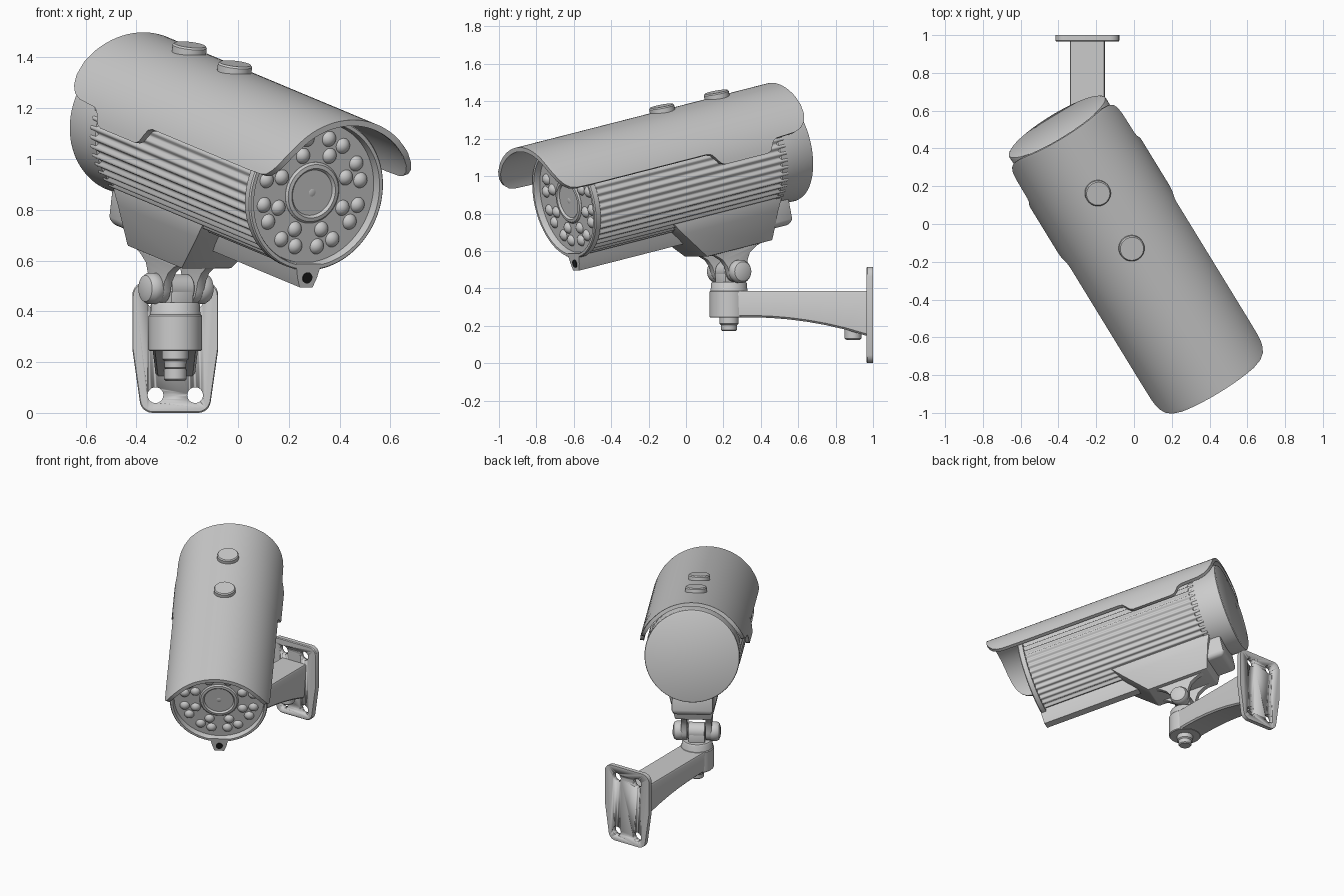
import bpy, bmesh
from math import sin, cos, pi, radians
from mathutils import Matrix, Vector

if "Cube" in bpy.data.objects:
    bpy.data.objects.remove(bpy.data.objects["Cube"])

T, R = Matrix.Translation, Matrix.Rotation
# camera frame: local -y looks forward, origin at the centre of the front rim
CAM = T((0.31, -0.655, 0.86)) @ R(radians(31.5), 4, 'Z') @ R(radians(12.3), 4, 'X')
WORLD = Matrix()
UPRIGHT = R(pi / 2, 4, 'X')      # lathe axis y -> z
SIDEWAYS = R(-pi / 2, 4, 'Z')    # lathe axis y -> x


def finish(name, bm, mat, bevel=0, angle=35):
    bmesh.ops.recalc_face_normals(bm, faces=bm.faces)
    if bevel:
        sharp = [e for e in bm.edges if len(e.link_faces) == 2 and e.calc_face_angle(0) > radians(40)]
        bmesh.ops.bevel(bm, geom=sharp, offset=bevel, segments=2, profile=0.5, affect='EDGES')
    bm.transform(mat)
    me = bpy.data.meshes.new(name)
    bm.to_mesh(me)
    bm.free()
    for p in me.polygons:
        p.use_smooth = True
    me.set_sharp_from_angle(angle=radians(angle))
    ob = bpy.data.objects.new(name, me)
    bpy.context.collection.objects.link(ob)
    return ob


def loft(name, rings, mat, bevel=0, angle=35):
    """Skin closed rings of equal size and cap both ends."""
    bm = bmesh.new()
    vs = [[bm.verts.new(p) for p in ring] for ring in rings]
    n = len(vs[0])
    for a, b in zip(vs, vs[1:]):
        for i in range(n):
            bm.faces.new((a[i], a[(i + 1) % n], b[(i + 1) % n], b[i]))
    bm.faces.new(vs[0])
    bm.faces.new(vs[-1])
    return finish(name, bm, mat, bevel, angle)


def lathe(name, profile, mat, segs=64):
    """Revolve (radius, y) points about the y axis."""
    angs = [2 * pi * i / segs for i in range(segs)]
    return loft(name, [[(r * cos(a), y, r * sin(a)) for a in angs] for r, y in profile], mat)


def prism(name, pts, x0, x1, mat, bevel=0):
    """Extrude a (y, z) outline along x."""
    return loft(name, [[(x, y, z) for y, z in pts] for x in (x0, x1)], mat, bevel)


# ---------- camera body ----------
N = 48 * 6
def rib_ring(y, r, amp):
    return [((r + amp * cos(2 * pi * i / 6)) * cos(2 * pi * i / N), y,
             (r + amp * cos(2 * pi * i / 6)) * sin(2 * pi * i / N)) for i in range(N)]
loft("ribbed_body", [rib_ring(0.035, 0.294, 0.007), rib_ring(1.245, 0.294, 0.007)], CAM, angle=60)
lathe("back_cap", [(0.285, 1.2), (0.295, 1.21), (0.3, 1.395), (0.297, 1.405), (0.288, 1.41)], CAM, 96)
lathe("front_rim", [(0.1, 0.078), (0.278, 0.078), (0.284, 0.01), (0.288, 0.0), (0.302, 0.0),
                    (0.307, 0.006), (0.307, 0.036), (0.28, 0.04)], CAM, 96)
lathe("lens", [(0.006, 0.033), (0.02, 0.036), (0.031, 0.043), (0.038, 0.056), (0.052, 0.058), (0.058, 0.05),
               (0.064, 0.056), (0.088, 0.045), (0.093, 0.03), (0.1, 0.024), (0.115, 0.026),
               (0.123, 0.034), (0.125, 0.08)], CAM)

# infrared lamps: eight clusters of three
bm = bmesh.new()
for k in range(8):
    for rad, off in ((0.16, 0), (0.222, -9.5), (0.222, 9.5)):
        a = radians(22.5 + 45 * k + off)
        bmesh.ops.create_uvsphere(bm, u_segments=20, v_segments=12, radius=0.034,
                                  matrix=T((rad * cos(a), 0.048, rad * sin(a))))
finish("lamps", bm, CAM)

# ---------- sun hood: (y, edge angle above horizontal) stations ----------
stations = [(-0.208, 50), (-0.202, 38), (-0.187, 29), (-0.165, 23), (-0.135, 19), (-0.10, 17.5), (0.0, 17),
            (0.74, 17), (0.765, 15.5), (0.785, 11), (0.805, 6.5), (0.83, 4.5), (1.10, 4.5), (1.125, 6),
            (1.14, 10), (1.155, 14), (1.18, 16), (1.30, 17), (1.345, 19.5), (1.375, 24), (1.397, 31),
            (1.409, 41), (1.412, 52)]
def hood_ring(y, deg, n=48):
    e = radians(deg)
    angs = [e + (pi - 2 * e) * i / n for i in range(n + 1)]
    arc = lambda r, s: [(r * cos(a), y, r * sin(a)) for a in s]
    return arc(0.346, angs) + arc(0.322, angs[::-1])
loft("sun_hood", [hood_ring(*s) for s in stations], CAM, angle=45)
for i, y in enumerate((1.06, 0.71)):
    lathe(f"hood_screw_{i + 1}", [(0.068, 0.33), (0.068, 0.366), (0.062, 0.373)],
          CAM @ T((0, y, 0)) @ UPRIGHT, 40)

# ---------- underside rail and mounting block ----------
rail = [(-0.058, -0.28), (0.058, -0.28), (0.045, -0.335), (0.03, -0.374), (-0.03, -0.374), (-0.045, -0.335)]
loft("bottom_rail", [[(x, y, z) for x, z in rail] for y in (0.0, 0.8)], CAM)
hole = lathe("rail_hole", [(0.022, -0.003), (0.022, 0.02)], CAM @ T((0, 0, -0.336)), 24)
black = bpy.data.materials.new("black")
black.diffuse_color = (0.01, 0.01, 0.01, 1)
black.use_nodes = True
black.node_tree.nodes["Principled BSDF"].inputs["Base Color"].default_value = black.diffuse_color
hole.data.materials.append(black)

def rect(hw, y0, y1, z0, z1=None):
    z1 = z0 if z1 is None else z1
    return [(-hw, y0, z0), (hw, y0, z0), (hw, y1, z1), (-hw, y1, z1)]
loft("mount_block", [rect(0.165, 0.55, 1.25, -0.24), rect(0.15, 0.61, 1.22, -0.31),
                     rect(0.115, 0.75, 1.17, -0.462)], CAM, bevel=0.006)
loft("block_back", [rect(0.13, 1.08, 1.31, -0.22), rect(0.13, 1.08, 1.31, -0.385),
                    rect(0.11, 1.1, 1.29, -0.405)], CAM, bevel=0.012)

# ---------- tilt joint ----------
AX = (-0.01, 0.942, -0.584)
cheek = [(0.78, -0.455), (0.825, -0.475), (0.86, -0.505), (0.88, -0.545)]
cheek += [(AX[1] + 0.058 * cos(a), AX[2] + 0.058 * sin(a)) for a in [radians(180 + 20 * i) for i in range(10)]]
cheek += [(1.01, -0.54), (1.035, -0.5), (1.08, -0.475), (1.15, -0.455)]
for side, s in (("left", -1), ("right", 1)):
    prism(f"yoke_{side}", cheek, AX[0] + s * 0.058, AX[0] + s * 0.096, CAM, bevel=0.004)
    lathe(f"tilt_knob_{side}", [(0.058, 0.09), (0.062, 0.098), (0.062, 0.125), (0.052, 0.142), (0.03, 0.15)],
          CAM @ T(AX) @ (SIDEWAYS if s > 0 else R(pi / 2, 4, 'Z')), 40)
lathe("tilt_barrel", [(0.05, -0.055), (0.056, -0.05), (0.056, 0.05), (0.05, 0.055)], CAM @ T(AX) @ SIDEWAYS, 40)
PX, PY = -0.247, 0.23
YAW = T((PX, PY, 0)) @ R(radians(31.5), 4, 'Z')
loft("joint_neck", [rect(0.052, -0.055, 0.055, z) for z in (0.4, 0.49)], YAW, bevel=0.006)

# ---------- wall arm ----------
POST = T((PX, PY, 0)) @ UPRIGHT
lathe("pan_collar", [(0.1, 0.385), (0.1, 0.395), (0.097, 0.4), (0.097, 0.425), (0.09, 0.435)], POST)
lathe("arm_head", [(0.1, 0.243), (0.105, 0.248), (0.105, 0.382), (0.1, 0.387)], POST)
lathe("arm_nut", [(0.036, 0.172), (0.042, 0.178), (0.044, 0.205), (0.052, 0.212), (0.052, 0.25)], POST, 40)
top, ys = 0.385, (0.23, 0.36, 0.45, 0.55, 0.65, 0.75, 0.85, 0.97)
bottom = (0.245, 0.245, 0.242, 0.234, 0.221, 0.203, 0.18, 0.145)
arm_rings = []
for y, b in zip(ys, bottom):
    w = 0.078 + 0.012 * (b - 0.145) / 0.1
    arm_rings.append([(PX - 0.088, y, top), (PX - 0.093, y, top - 0.01), (PX - w, y, b + 0.01), (PX - w + 0.01, y, b),
                      (PX + w - 0.01, y, b), (PX + w, y, b + 0.01), (PX + 0.093, y, top - 0.01), (PX + 0.088, y, top)])
loft("wall_arm", arm_rings, WORLD)
lathe("cable_plug", [(0.036, 0.125), (0.045, 0.133), (0.045, 0.2)], T((PX, 0.893, 0)) @ UPRIGHT, 32)

# ---------- wall plate with four bolt holes ----------
def corner(cx, cz, r, a0, a1, n=6):
    return [(cx + r * cos(radians(a0 + (a1 - a0) * i / n)), cz + r * sin(radians(a0 + (a1 - a0) * i / n)))
            for i in range(n + 1)]
half = corner(0.09, 0.05, 0.05, -90, -8) + [(0.169, 0.25)] + corner(0.119, 0.465, 0.05, 0, 90)
outline = half + [(-x, z) for x, z in reversed(half)]
plate = loft("wall_plate", [[(PX + x * k, y, 0.257 + (z - 0.257) * k) for x, z in outline]
                            for y, k in ((0.966, 0.98), (0.971, 1), (1.0, 1))], WORLD)
bm = bmesh.new()
for x in (-0.078, 0.078):
    for z in (0.07, 0.44):
        bmesh.ops.create_cone(bm, cap_ends=True, segments=32, radius1=0.031, radius2=0.031, depth=0.2,
                              matrix=T((PX + x, 0.98, z)) @ UPRIGHT)
cutter = finish("bolt_hole_cutter", bm, WORLD)
cutter.hide_render = True
cutter.display_type = 'WIRE'
mod = plate.modifiers.new("bolt_holes", 'BOOLEAN')
mod.operation, mod.object, mod.solver = 'DIFFERENCE', cutter, 'EXACT'
